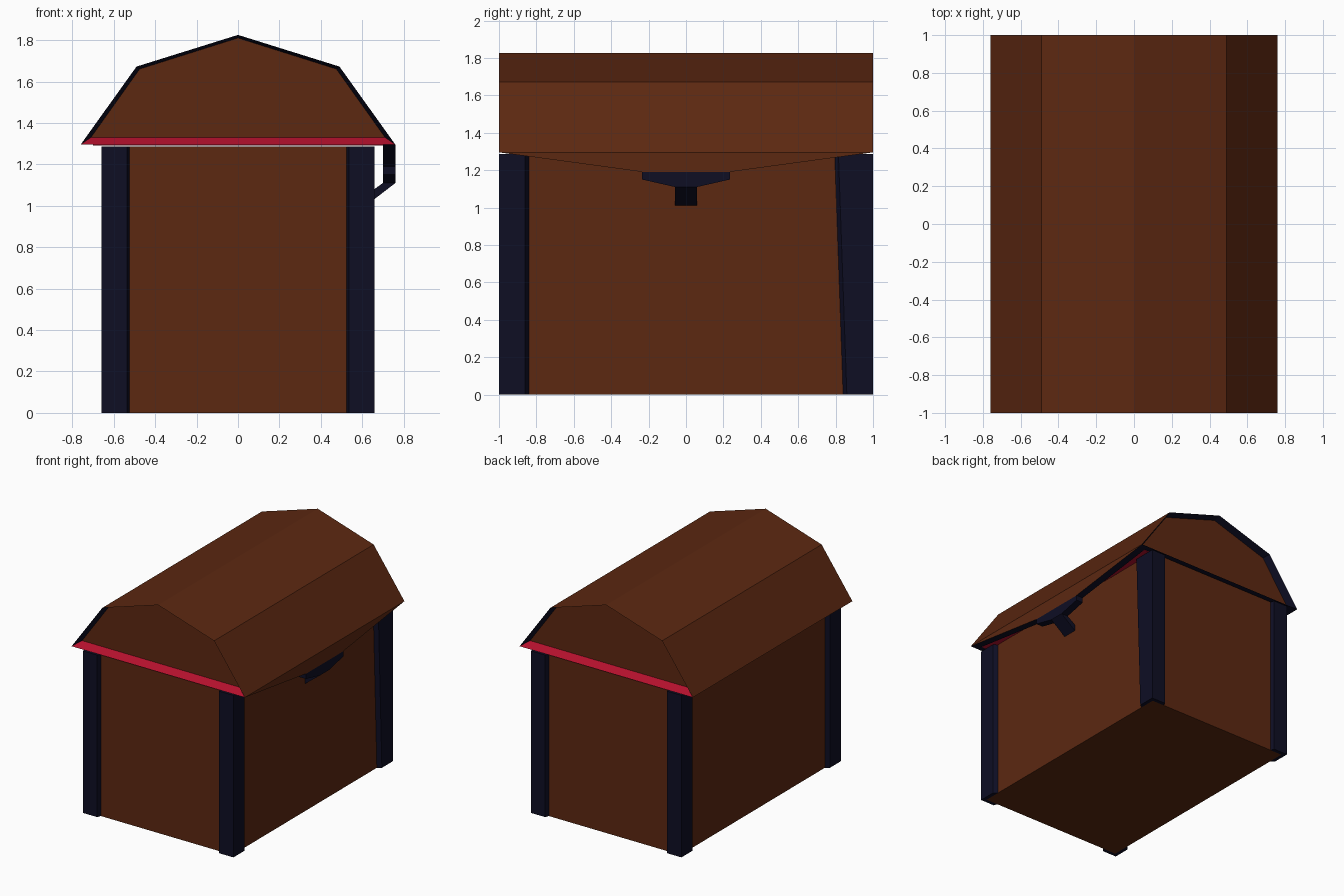
import bpy, bmesh

if "Cube" in bpy.data.objects:
    bpy.data.objects.remove(bpy.data.objects["Cube"])


def material(name, rgb):
    m = bpy.data.materials.new(name)
    m.diffuse_color = (*rgb, 1)
    m.use_nodes = True
    m.node_tree.nodes["Principled BSDF"].inputs["Base Color"].default_value = m.diffuse_color
    return m


MATS = [material("brown wood", (0.107, 0.021, 0.0056)),
        material("dark navy metal", (0.0044, 0.0044, 0.0176)),
        material("red lining", (0.456, 0.0052, 0.026))]
BROWN, NAVY, RED = 0, 1, 2


def loft(name, rings, colour):
    """Join rings of points with quads, cap both ends; colour(face) gives the material."""
    bm = bmesh.new()
    vs = [[bm.verts.new(p) for p in ring] for ring in rings]
    n = len(vs[0])
    for a, b in zip(vs, vs[1:]):
        for i in range(n):
            j = (i + 1) % n
            bm.faces.new((a[i], a[j], b[j], b[i]))
    bm.faces.new(vs[0])
    bm.faces.new(vs[-1][::-1])
    bmesh.ops.recalc_face_normals(bm, faces=bm.faces)
    bm.normal_update()
    for f in bm.faces:
        f.material_index = colour(f)
    me = bpy.data.meshes.new(name)
    bm.to_mesh(me)
    bm.free()
    for m in MATS:
        me.materials.append(m)
    ob = bpy.data.objects.new(name, me)
    bpy.context.collection.objects.link(ob)
    return ob


def rect(hx, hy, z):
    return [(-hx, -hy, z), (hx, -hy, z), (hx, hy, z), (-hx, hy, z)]


# Chest body, recessed behind the corner posts
loft("body", [rect(0.63, 0.97, 0), rect(0.63, 0.97, 1.285)], lambda f: BROWN)

# L-shaped corner posts; one leans wider at its top
L = [(0.66, 1), (0.66, 0.86), (0.63, 0.84), (0.63, 0.97), (0.525, 0.97), (0.535, 1)]
for sx, xn in ((-1, "left"), (1, "right")):
    for sy, yn in ((-1, "front"), (1, "back")):
        lean = 0.045 if sx == sy == 1 else 0
        base = [(sx * x, sy * y, 0) for x, y in L]
        top = [(sx * x, sy * (y - (lean if y < 0.9 else 0)), 1.285) for x, y in L]
        loft(f"{yn}_{xn}_post", [base, top], lambda f: NAVY)

# Gambrel lid with recessed end panels framed by navy rims and a red lower strip
OUTER = [(-0.76, 1.295), (-0.49, 1.672), (0, 1.825), (0.49, 1.672), (0.76, 1.295)]
INNER = [(-0.71, 1.33), (-0.475, 1.66), (0, 1.81), (0.475, 1.66), (0.71, 1.33)]


def lid_colour(f):
    c, n = f.calc_center_median(), f.normal
    if n.z < -0.99:
        return NAVY
    if abs(n.y) > 0.99 or abs(c.y) < 0.9:
        return BROWN
    return RED if c.z < 1.32 else NAVY


loft("lid", [[(x, y, z) for x, z in prof] for prof, y in
             ((INNER, -0.94), (OUTER, -1), (OUTER, 1), (INNER, 0.94))], lid_colour)

# Red lining plate under the lid
loft("lid_lining", [rect(0.70, 0.95, 1.291), rect(0.70, 0.95, 1.295)], lambda f: RED)


def slab(name, outline, colour):
    return loft(name, [[(x, y, z) for y, z in outline] for x in (0.70, 0.76)], colour)


# Lid flap on the right side: wooden face, dark edges
slab("lid_flap", [(-1, 1.295), (-0.23, 1.19), (0.23, 1.19), (1, 1.295)],
     lambda f: BROWN if f.normal.x > 0.9 else NAVY)

# Latch plate and the tongue bending back to the body
slab("latch_plate", [(-0.235, 1.19), (-0.235, 1.15), (-0.06, 1.11), (0.06, 1.11),
                     (0.235, 1.15), (0.235, 1.19)], lambda f: NAVY)
TONGUE = [(0.70, 1.11), (0.76, 1.11), (0.63, 1.01), (0.63, 1.06)]
loft("latch_tongue", [[(x, y, z) for x, z in TONGUE] for y in (-0.06, 0.06)],
     lambda f: NAVY)
